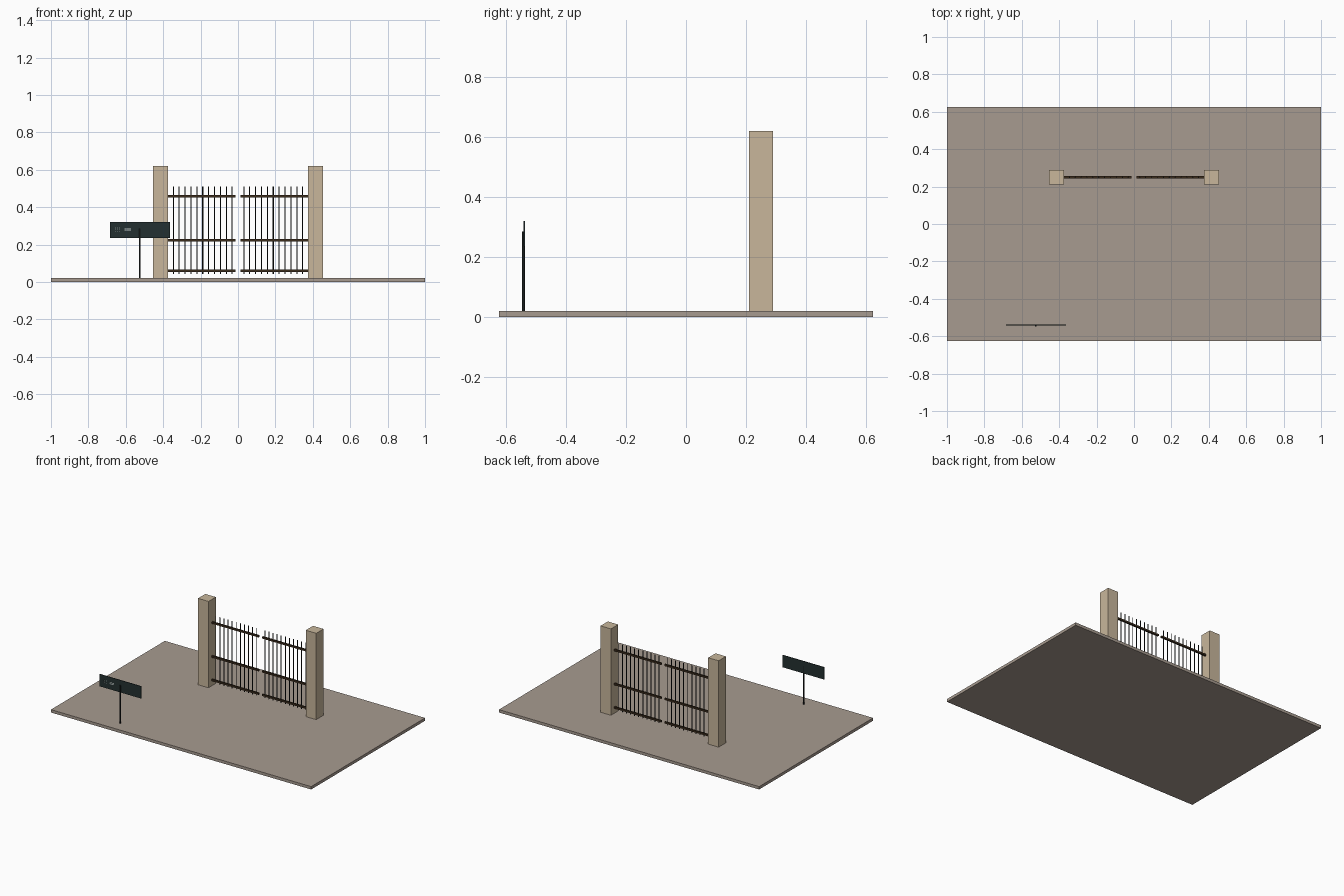
import bpy, math
from mathutils import Vector

cube = bpy.data.objects.get("Cube")
if cube:
    bpy.data.objects.remove(cube, do_unlink=True)


def material(name, rgb):
    m = bpy.data.materials.new(name)
    m.use_nodes = True
    m.diffuse_color = (*rgb, 1)
    m.node_tree.nodes["Principled BSDF"].inputs["Base Color"].default_value = (*rgb, 1)
    return m


STONE = material("sandstone", (0.58, 0.47, 0.33))
GROUND = material("dusty_ground", (0.39, 0.33, 0.28))
WOOD = material("dark_brown_rail", (0.045, 0.026, 0.012))
IRON = material("black_iron", (0.009, 0.012, 0.012))
PANEL = material("sign_dark_teal", (0.017, 0.03, 0.031))
PAINT = material("pale_paint", (0.6, 0.65, 0.63))


def box(name, lo, hi, mat):
    """Box between two opposite corners."""
    lo, hi = Vector(lo), Vector(hi)
    bpy.ops.mesh.primitive_cube_add(size=1, location=(lo + hi) / 2)
    ob = bpy.context.object
    ob.name = name
    ob.scale = hi - lo
    bpy.ops.object.transform_apply(location=False, rotation=False, scale=True)
    ob.data.materials.append(mat)
    return ob


def rod(name, x, y, z0, z1, radius, mat):
    """Upright round rod."""
    bpy.ops.mesh.primitive_cylinder_add(vertices=10, radius=radius, depth=z1 - z0,
                                        location=(x, y, (z0 + z1) / 2))
    ob = bpy.context.object
    ob.name = name
    ob.data.materials.append(mat)
    bpy.ops.object.shade_smooth_by_angle(angle=math.radians(40))
    return ob


# Ground slab
FLOOR = 0.02
box("ground_slab", (-1, -0.625, 0), (1, 0.625, FLOOR), GROUND)

# Gate: one pillar and one leaf per side
GATE_Y = 0.25
for side, label in ((1, "left"), (-1, "right")):
    x = side * 0.414
    box(label + "_pillar", (x - 0.04, GATE_Y - 0.04, FLOOR),
        (x + 0.04, GATE_Y + 0.04, 0.62), STONE)

    for level, z in (("bottom", 0.06), ("middle", 0.223), ("top", 0.459)):
        ends = sorted((side * 0.013, side * 0.376))
        box(f"{label}_{level}_rail", (ends[0], GATE_Y - 0.006, z - 0.006),
            (ends[1], GATE_Y + 0.006, z + 0.006), WOOD)

    for i in range(11):
        rod(f"{label}_bar_{i + 1}", side * (0.031 + i * 0.0315), GATE_Y,
            0.043, 0.51, 0.003, IRON)

# Roadside sign: post and board
rod("sign_post", -0.525, -0.543, FLOOR, 0.285, 0.005, IRON)
box("sign_board", (-0.684, -0.5425, 0.235), (-0.364, -0.5385, 0.32), PANEL)

# Painted marks on the board front
for i in range(3):
    for j in range(3):
        mx, mz = -0.655 + i * 0.011, 0.269 + j * 0.009
        box("sign_dot", (mx, -0.5432, mz), (mx + 0.003, -0.5424, mz + 0.003), PAINT)
for z in (0.272, 0.281):
    box("sign_stripe", (-0.607, -0.5432, z), (-0.572, -0.5424, z + 0.004), PAINT)
